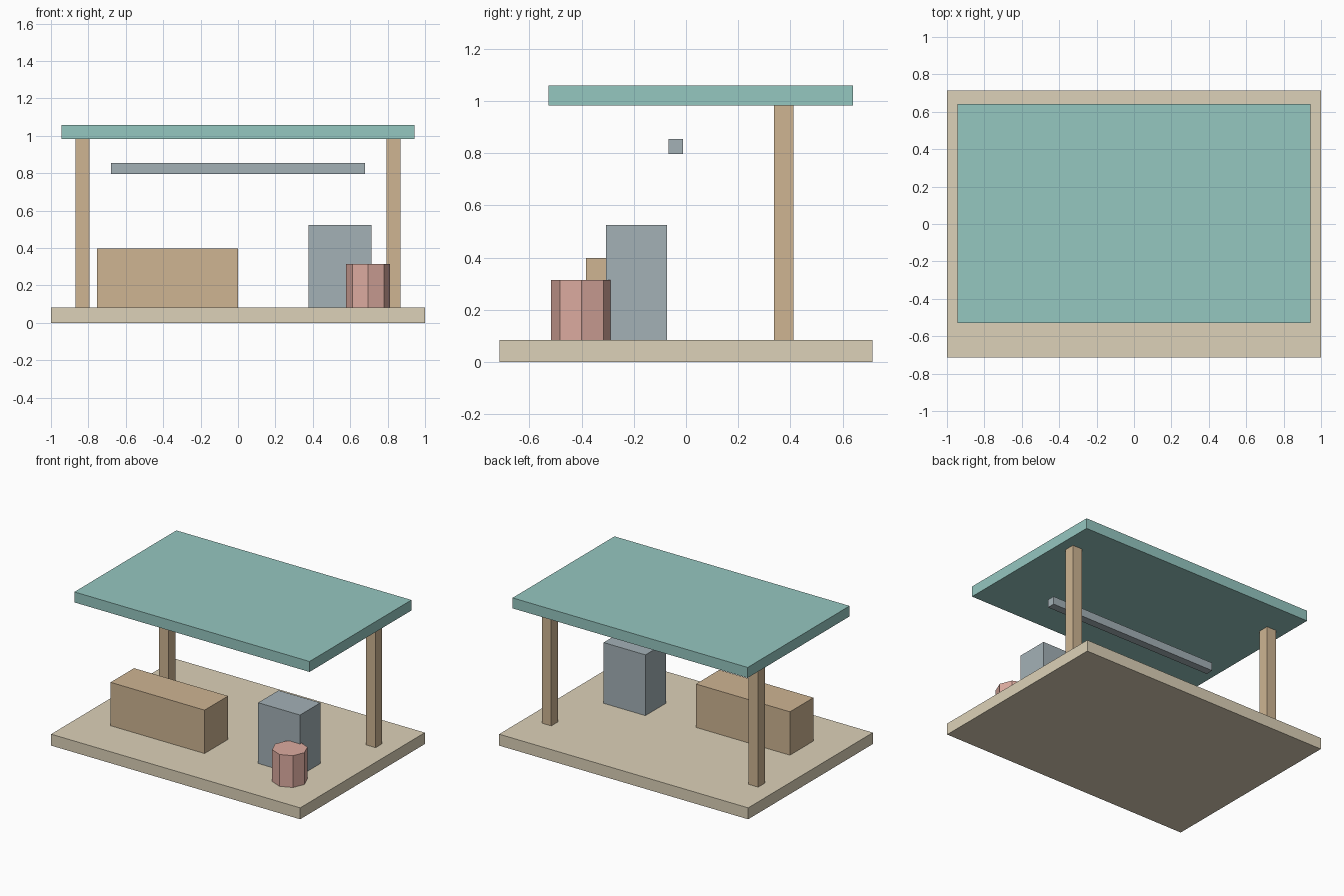
import bpy

if "Cube" in bpy.data.objects:
    bpy.data.objects.remove(bpy.data.objects["Cube"])

Z0 = 0.083  # deck top


def material(name, color):
    m = bpy.data.materials.new(name)
    m.diffuse_color = (*color, 1)
    m.use_nodes = True
    m.node_tree.nodes["Principled BSDF"].inputs["Base Color"].default_value = m.diffuse_color
    return m


TAN = material("tan_deck", (0.72, 0.64, 0.48))
WOOD = material("brown_wood", (0.62, 0.46, 0.29))
SLATE = material("slate_metal", (0.37, 0.44, 0.47))
TEAL = material("teal_roof", (0.30, 0.57, 0.53))
RED = material("red_clay", (0.72, 0.41, 0.35))


def box(name, x, y, z, mat):
    """Box from (min, max) ranges on each axis."""
    bpy.ops.mesh.primitive_cube_add(size=1, location=[sum(r) / 2 for r in (x, y, z)])
    ob = bpy.context.object
    ob.name = name
    ob.scale = [r[1] - r[0] for r in (x, y, z)]
    bpy.ops.object.transform_apply(location=False, rotation=False, scale=True)
    ob.data.materials.append(mat)
    return ob


# deck and roof
box("deck", (-1, 1), (-0.715, 0.715), (0, Z0), TAN)
box("roof", (-0.944, 0.944), (-0.528, 0.641), (0.983, 1.059), TEAL)

# rear posts
for side, cx in (("left", -0.831), ("right", 0.831)):
    box(side + "_post", (cx - 0.038, cx + 0.038), (0.337, 0.413), (Z0, 0.983), WOOD)

# hanging rail under the roof
box("rail", (-0.679, 0.679), (-0.068, -0.011), (0.796, 0.854), SLATE)

# counter and cabinet
box("counter", (-0.755, 0), (-0.383, -0.114), (Z0, 0.398), WOOD)
box("cabinet", (0.377, 0.713), (-0.307, -0.073), (Z0, 0.524), SLATE)

# eight-sided barrel
bpy.ops.mesh.primitive_cylinder_add(vertices=8, radius=0.118, depth=0.314 - Z0,
                                    location=(0.696, -0.4, (0.314 + Z0) / 2))
barrel = bpy.context.object
barrel.name = "barrel"
barrel.data.materials.append(RED)
